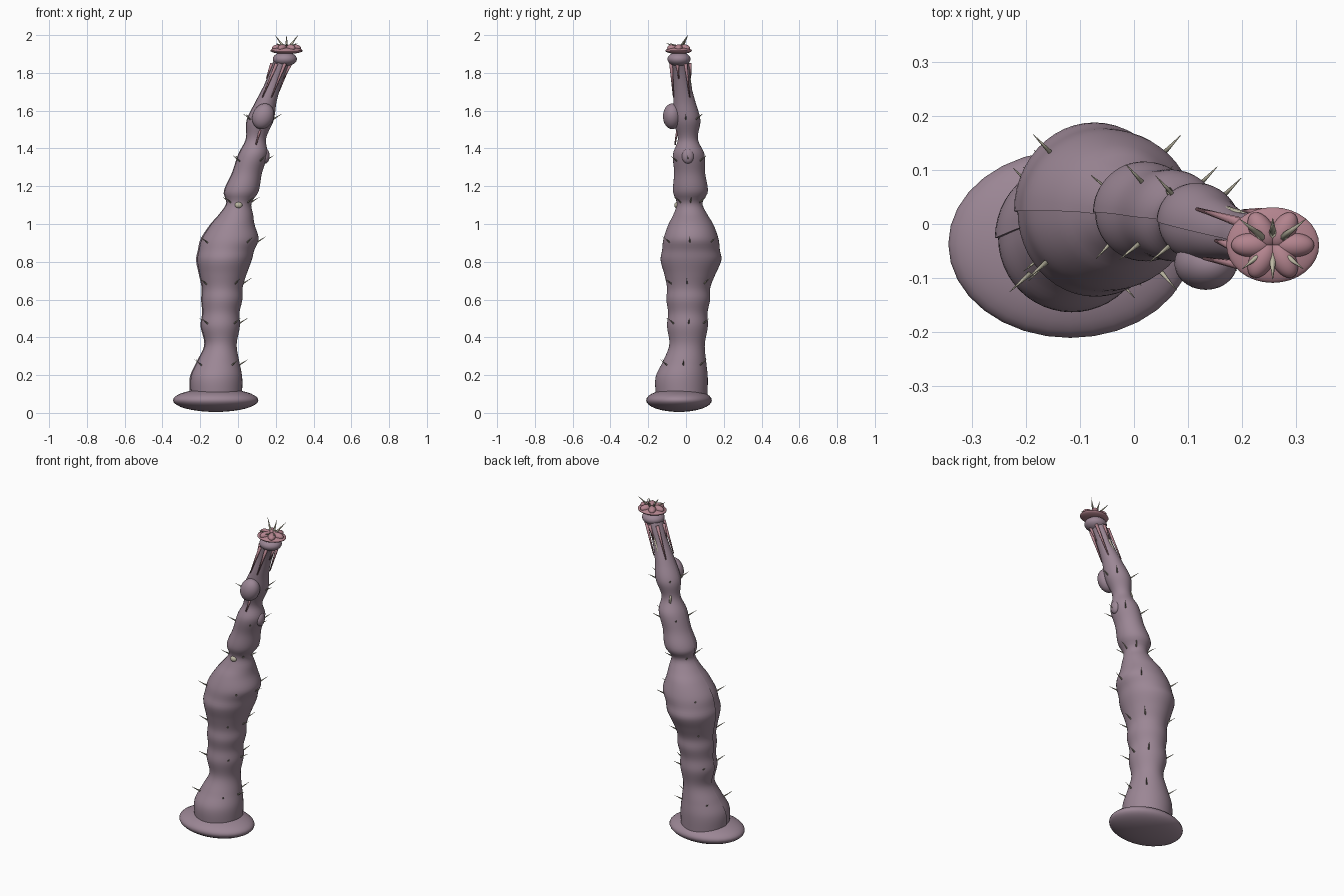
import bpy, bmesh, math
from mathutils import Vector

if "Cube" in bpy.data.objects:
    bpy.data.objects.remove(bpy.data.objects["Cube"])

def material(name, rgb):
    m = bpy.data.materials.new(name)
    m.diffuse_color = (*rgb, 1)
    m.use_nodes = True
    m.node_tree.nodes["Principled BSDF"].inputs["Base Color"].default_value = m.diffuse_color
    return m

MAUVE = material("mauve_flesh", (0.33, 0.24, 0.30))
PINK = material("pink_flesh", (0.45, 0.23, 0.27))
BONE = material("bone", (0.50, 0.47, 0.36))

def finish(bm, name, mat):
    bmesh.ops.recalc_face_normals(bm, faces=bm.faces)
    me = bpy.data.meshes.new(name)
    bm.to_mesh(me)
    bm.free()
    me.materials.append(mat)
    for p in me.polygons:
        p.use_smooth = True
    ob = bpy.data.objects.new(name, me)
    bpy.context.collection.objects.link(ob)
    return ob

def ellipsoid(name, loc, radii, mat, rot=(0, 0, 0)):
    bm = bmesh.new()
    bmesh.ops.create_uvsphere(bm, u_segments=32, v_segments=16, radius=1)
    ob = finish(bm, name, mat)
    ob.location, ob.scale, ob.rotation_euler = loc, radii, rot
    return ob

def spike(name, base, tip, r, mat, r_tip=0.0005):
    base, tip = Vector(base), Vector(tip)
    d = tip - base
    bm = bmesh.new()
    bmesh.ops.create_cone(bm, cap_ends=True, segments=8, radius1=r, radius2=r_tip, depth=d.length)
    ob = finish(bm, name, mat)
    ob.rotation_mode = 'QUATERNION'
    ob.rotation_quaternion = d.to_track_quat('Z', 'Y')
    ob.location = (base + tip) / 2
    return ob

# trunk rings: z, centre x, centre y, radius x, radius y
RINGS = [
    (0.08, -0.115, -0.025, 0.136, 0.136), (0.19, -0.115, -0.025, 0.137, 0.138),
    (0.27, -0.105, -0.010, 0.112, 0.115), (0.36, -0.092, 0.004, 0.085, 0.094),
    (0.46, -0.093, 0.006, 0.103, 0.108), (0.53, -0.090, 0.008, 0.098, 0.104),
    (0.60, -0.085, 0.010, 0.108, 0.116), (0.66, -0.083, 0.012, 0.107, 0.114),
    (0.73, -0.080, 0.018, 0.124, 0.134), (0.81, -0.073, 0.024, 0.146, 0.161),
    (0.86, -0.062, 0.024, 0.148, 0.153), (0.92, -0.043, 0.024, 0.152, 0.146),
    (1.00, -0.028, 0.024, 0.115, 0.118), (1.05, -0.010, 0.022, 0.090, 0.090),
    (1.11, 0.005, 0.018, 0.066, 0.068), (1.17, 0.017, 0.022, 0.091, 0.092),
    (1.27, 0.048, 0.018, 0.079, 0.082), (1.37, 0.080, 0.013, 0.077, 0.083),
    (1.45, 0.095, 0.009, 0.053, 0.053), (1.55, 0.118, 0.003, 0.071, 0.072),
    (1.65, 0.150, -0.010, 0.055, 0.058), (1.75, 0.190, -0.022, 0.044, 0.045),
    (1.82, 0.217, -0.028, 0.045, 0.047), (1.88, 0.245, -0.036, 0.050, 0.050)]

def ring_at(z):
    i = 0
    while i < len(RINGS) - 2 and RINGS[i + 1][0] < z:
        i += 1
    p0, p1, p2, p3 = (RINGS[min(max(i + k, 0), len(RINGS) - 1)] for k in (-1, 0, 1, 2))
    h = p2[0] - p1[0]
    t = min(max((z - p1[0]) / h, 0), 1)
    out = []
    for k in range(1, 5):
        m1 = h * (p2[k] - p0[k]) / (p2[0] - p0[0])
        m2 = h * (p3[k] - p1[k]) / (p3[0] - p1[0])
        out.append((2*t**3 - 3*t*t + 1)*p1[k] + (t**3 - 2*t*t + t)*m1
                   + (3*t*t - 2*t**3)*p2[k] + (t**3 - t*t)*m2)
    return out

def trunk_point(z, a, push=0.0):
    cx, cy, rx, ry = ring_at(z)
    f = 1 + 0.022 * math.sin(a / 2)      # leaves a stepped seam along the left side
    return Vector((cx + (rx*f + push)*math.cos(a), cy + (ry*f + push)*math.sin(a), z))

# trunk skin
bm = bmesh.new()
N, M = 48, 120
rows = [[bm.verts.new(trunk_point(0.08 + 1.80*j/M, -math.pi + 2*math.pi*i/N)) for i in range(N + 1)]
        for j in range(M + 1)]
for a, b in zip(rows, rows[1:]):
    for i in range(N + 1):
        k = (i + 1) % (N + 1)
        bm.faces.new((a[i], a[k], b[k], b[i]))
bm.faces.new(rows[0])
bm.faces.new(rows[-1])
trunk = finish(bm, "trunk", MAUVE)
bpy.context.view_layer.objects.active = trunk
trunk.select_set(True)
bpy.ops.object.shade_smooth_by_angle(angle=math.radians(45))

# foot disc
ellipsoid("foot", (-0.118, -0.037, 0.067), (0.226, 0.174, 0.062), MAUVE)

# growths on the trunk
ellipsoid("large_growth", (0.133, -0.073, 1.57), (0.056, 0.049, 0.070), MAUVE, (0, 0.4, 0))
ellipsoid("small_growth", (0.145, 0.010, 1.36), (0.022, 0.032, 0.040), MAUVE)
ellipsoid("pale_nodule", (0.003, -0.048, 1.10), (0.020, 0.014, 0.016), BONE)

# thorns in tiers up the trunk
for tier, z in enumerate((0.25, 0.47, 0.68, 0.90, 1.11, 1.33, 1.55)):
    for deg in (0, 48, 135, 222, 312):
        a = math.radians(deg + 5 * math.sin(tier * 2))
        spike("thorn", trunk_point(z, a, -0.01), trunk_point(z, a, 0.043) + Vector((0, 0, 0.033)), 0.005, BONE)

# strands hanging down the neck
for k in range(7):
    a = 2 * math.pi * k / 7 - 1.2
    low = 1.67 if k % 2 == 0 else 1.77
    spike("neck_strand", trunk_point(1.85, a, 0.004), trunk_point(low, a, 0.003), 0.009, PINK, 0.003)
spike("neck_spine", (0.222, 0.012, 1.82), (0.137, 0.036, 1.63), 0.006, BONE, 0.008)
spike("waist_strand", (0.118, -0.046, 1.50), (0.095, -0.058, 1.42), 0.006, PINK, 0.004)
spike("waist_spine", (0.070, 0.050, 1.47), (0.065, 0.062, 1.43), 0.006, BONE, 0.006)

# cup and head disc
C = Vector((0.257, -0.039, 0))
ellipsoid("cup", (0.248, -0.037, 1.873), (0.064, 0.061, 0.038), MAUVE)
ellipsoid("head_disc", C + Vector((0, 0, 1.918)), (0.086, 0.070, 0.018), PINK)

# petals on the head
for k in range(6):
    a = math.radians(60 * k)
    ellipsoid("petal", C + Vector((0.041*math.cos(a), 0.032*math.sin(a), 1.931)),
              (0.036, 0.022, 0.020), PINK, (0, 0, a))

# head spikes: three upright at the back, three low at the front
for deg, rise, reach in ((38, 2.0, 0.078), (90, 2.0, 0.050), (142, 2.0, 0.078),
                         (218, 1.957, 0.072), (270, 1.957, 0.064), (322, 1.957, 0.072)):
    d = Vector((math.cos(math.radians(deg)), math.sin(math.radians(deg)), 0))
    spike("head_spike", C + d*0.018 + Vector((0, 0, 1.937)), C + d*reach + Vector((0, 0, rise)), 0.008, BONE)
